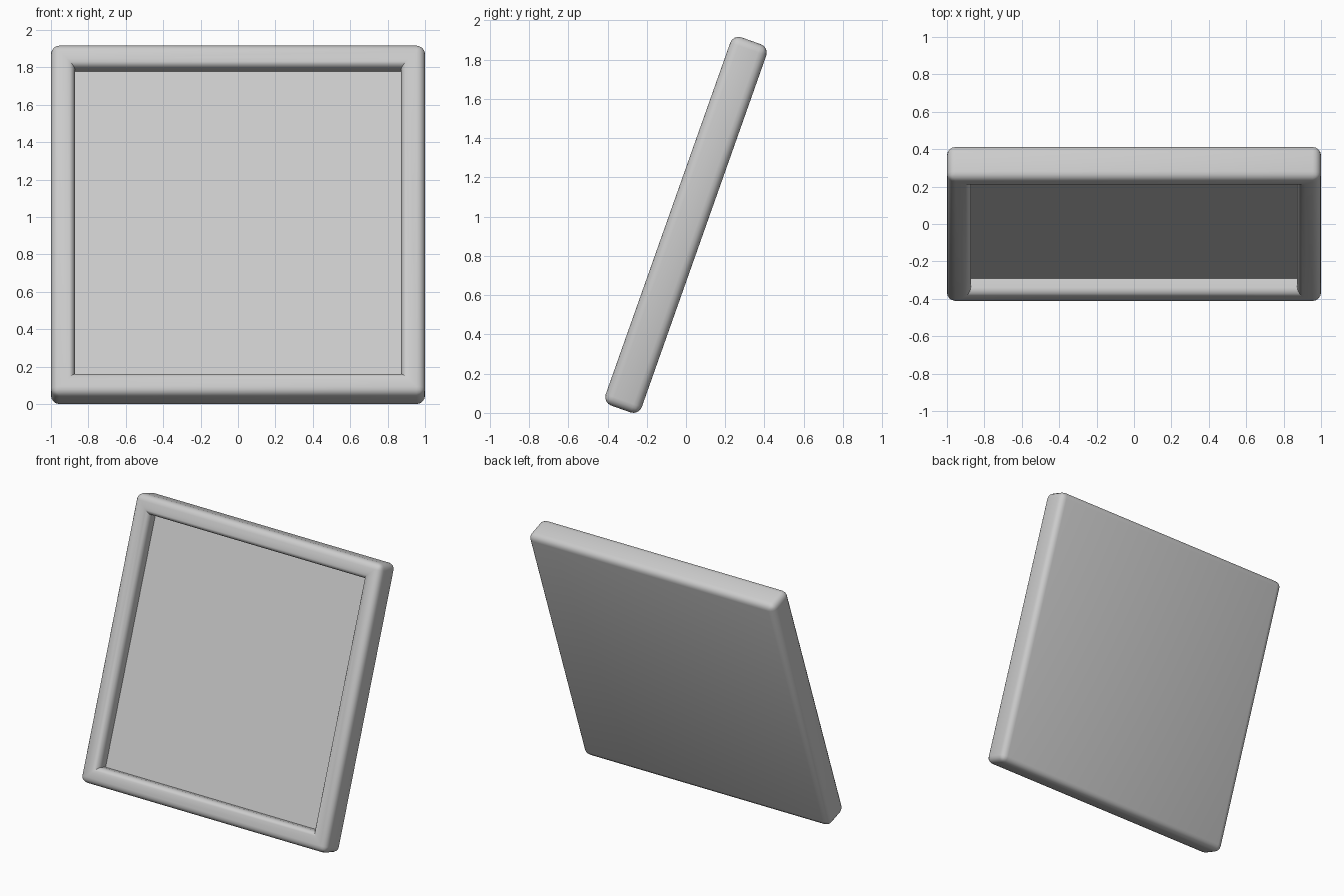
import bpy, bmesh, math
from mathutils import Matrix, Vector

if "Cube" in bpy.data.objects:
    bpy.data.objects.remove(bpy.data.objects["Cube"])

WIDTH, HEIGHT, DEPTH = 2.0, 1.99, 0.195   # outer slab
BORDER, RECESS = 0.18, 0.095              # frame width and recess depth
TILT = math.radians(19.5)                 # leans back


def front_face(bm):
    return min(bm.faces, key=lambda f: f.calc_center_median().y)


bm = bmesh.new()

# Slab
bmesh.ops.create_cube(bm, size=1.0)
bmesh.ops.scale(bm, vec=(WIDTH, DEPTH, HEIGHT), verts=bm.verts)
outer_edges = list(bm.edges)

# Recessed panel pressed into the front
panel = front_face(bm)
bmesh.ops.inset_region(bm, faces=[panel], thickness=BORDER)
lip_edges = list(panel.edges)
floor = bmesh.ops.extrude_discrete_faces(bm, faces=[panel])["faces"][0]
bmesh.ops.translate(bm, vec=(0, RECESS, 0), verts=floor.verts)

# Rounded outer edges and recess lip
lip_y = -DEPTH / 2
soft = [e for e in bm.edges
        if all(abs(abs(v.co.x) - WIDTH / 2) < 1e-4 for v in e.verts)
        or all(abs(abs(v.co.z) - HEIGHT / 2) < 1e-4 for v in e.verts)
        or all(abs(v.co.y - lip_y) < 1e-4 for v in e.verts)]
# leave out the mitre lines across the flat frame front
soft = [e for e in soft if len(e.link_faces) == 2 and e.calc_face_angle(0) > 0.5]
bmesh.ops.bevel(bm, geom=soft, offset=0.045, offset_type='OFFSET',
                segments=4, profile=0.5, affect='EDGES', clamp_overlap=True)
bmesh.ops.recalc_face_normals(bm, faces=bm.faces)

# Lean back, then stand on the ground and centre
bmesh.ops.rotate(bm, cent=(0, 0, 0), matrix=Matrix.Rotation(-TILT, 3, 'X'), verts=bm.verts)
ys = [v.co.y for v in bm.verts]
lift = Vector((0, -(min(ys) + max(ys)) / 2, -min(v.co.z for v in bm.verts)))
bmesh.ops.translate(bm, vec=lift, verts=bm.verts)

mesh = bpy.data.meshes.new("framed_panel")
bm.to_mesh(mesh)
bm.free()

# Single light grey colour
grey = bpy.data.materials.new("light grey")
grey.diffuse_color = (0.6, 0.6, 0.6, 1)
grey.use_nodes = True
grey.node_tree.nodes["Principled BSDF"].inputs["Base Color"].default_value = grey.diffuse_color
mesh.materials.append(grey)

obj = bpy.data.objects.new("framed_panel", mesh)
bpy.context.collection.objects.link(obj)
bpy.context.view_layer.objects.active = obj
obj.select_set(True)
bpy.ops.object.shade_smooth_by_angle(angle=math.radians(35))
